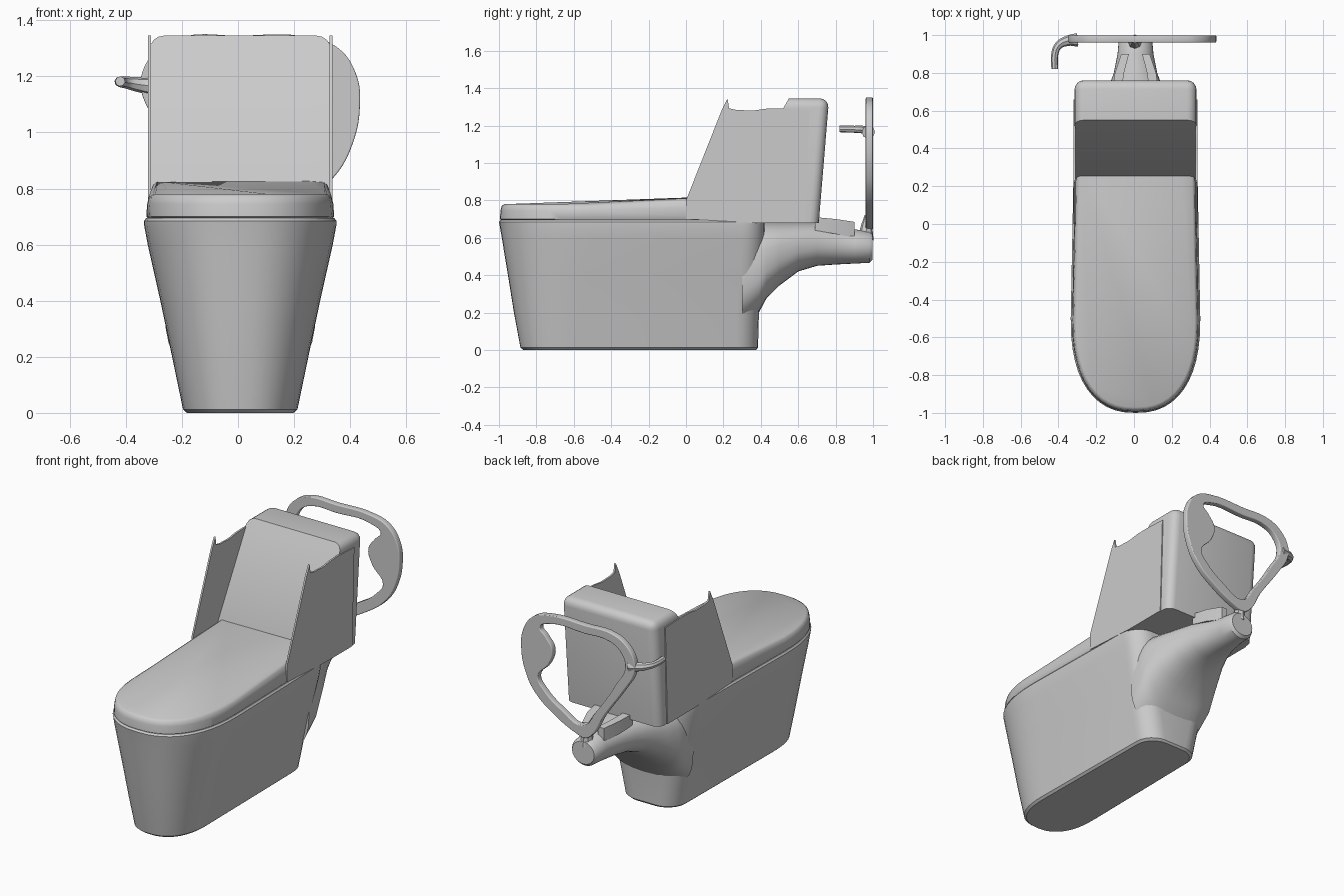
import bpy, bmesh, math

if "Cube" in bpy.data.objects:
    bpy.data.objects.remove(bpy.data.objects["Cube"])

CX = 0.008  # the bowl sits slightly right of the centre line
grey = bpy.data.materials.new("light grey ceramic")
grey.diffuse_color = (0.6, 0.6, 0.6, 1)
grey.use_nodes = True
grey.node_tree.nodes["Principled BSDF"].inputs["Base Color"].default_value = grey.diffuse_color


def finish(bm, name, angle=35):
    bmesh.ops.recalc_face_normals(bm, faces=bm.faces)
    me = bpy.data.meshes.new(name)
    bm.to_mesh(me)
    bm.free()
    ob = bpy.data.objects.new(name, me)
    bpy.context.collection.objects.link(ob)
    me.materials.append(grey)
    smooth(ob, angle)
    return ob


def smooth(ob, angle=35):
    bpy.ops.object.select_all(action='DESELECT')
    ob.select_set(True)
    bpy.context.view_layer.objects.active = ob
    bpy.ops.object.shade_smooth_by_angle(angle=math.radians(angle))


def loft(name, rings, angle=35):
    bm = bmesh.new()
    vs = [[bm.verts.new(p) for p in r] for r in rings]
    n = len(vs[0])
    for a, b in zip(vs, vs[1:]):
        for i in range(n):
            bm.faces.new((a[i], a[(i + 1) % n], b[(i + 1) % n], b[i]))
    bm.faces.new(vs[0])
    bm.faces.new(vs[-1])
    return finish(bm, name, angle)


def prism(name, prof, x0, x1, bevel=0):
    """Extrude a (y, z) profile along x; round the rear and top edges."""
    bm = bmesh.new()
    f = bm.faces.new([bm.verts.new((x0, y, z)) for y, z in prof])
    r = bmesh.ops.extrude_face_region(bm, geom=[f])
    for v in r['geom']:
        if isinstance(v, bmesh.types.BMVert):
            v.co.x = x1
    if bevel:
        def mid(e):
            return (e.verts[0].co + e.verts[1].co) / 2
        es = [e for e in bm.edges if mid(e).y > 0.6 and mid(e).z > 0.75]
        bmesh.ops.bevel(bm, geom=es, offset=bevel, segments=4, profile=0.5, affect='EDGES')
    return finish(bm, name)


def spow(v, p):
    return math.copysign(abs(v) ** p, v)


def bowl_ring(z, hw, yf, yb, rise=0.0):
    """Outline with a round front and a squarer back."""
    front, r = hw * 1.45, 0.12
    pts = []
    for i in range(25):  # front arc from +x to -x
        a = math.pi * i / 24
        pts.append((hw * spow(math.cos(a), 0.84), yf + front - front * spow(math.sin(a), 0.84)))
    hb = hw * 0.955
    for s in (-1, 1):  # two rounded rear corners
        arc = [(s * (hb - r + r * math.cos(t)), yb - r + r * math.sin(t))
               for t in (math.pi / 2 * k / 6 for k in range(7))]
        pts += arc if s < 0 else arc[::-1]
    return [(x + CX, y, z + rise * max(0, y + 0.2)) for x, y in pts]


# Bowl body
loft("bowl_body", [bowl_ring(*s) for s in (
    (0, 0.190, -0.87, 0.375), (0.012, 0.204, -0.885, 0.385), (0.2, 0.243, -0.92, 0.39),
    (0.4, 0.285, -0.952, 0.41), (0.6, 0.33, -0.985, 0.42),
    (0.67, 0.343, -0.997, 0.42), (0.685, 0.343, -1.0, 0.42), (0.695, 0.335, -0.99, 0.41))])

# Seat lid, rising a little toward the tank
loft("seat_lid", [bowl_ring(*s) for s in (
    (0.69, 0.325, -0.98, 0.4), (0.70, 0.335, -0.995, 0.4), (0.745, 0.332, -0.992, 0.4, 0.06),
    (0.77, 0.326, -0.986, 0.4, 0.09), (0.78, 0.312, -0.97, 0.4, 0.09))], 50)

# Tank with sloping front, and thin side panels
prism("tank", [(0.24, 0.8), (0.55, 1.345), (0.765, 1.345), (0.71, 0.68), (0.24, 0.68)],
      CX - 0.323, CX + 0.323, 0.05)
for side, s in (("left", -1), ("right", 1)):
    prism(side + "_side_panel",
          [(0, 0.8), (0.19, 1.28), (0.222, 1.345), (0.23, 1.292), (0.27, 1.283), (0.36, 1.28),
           (0.43, 1.29), (0.5, 1.292), (0.66, 1.285), (0.64, 0.68), (0.37, 0.68), (0, 0.7)],
          CX + s * 0.318, CX + s * 0.329)

# Rear outlet: (y, half width, underside z, top z)
outlet = []
for y, hw, lo, hi in ((0.3, 0.27, 0.12, 0.688), (0.39, 0.27, 0.2, 0.688), (0.43, 0.262, 0.275, 0.686),
                      (0.5, 0.235, 0.345, 0.684), (0.6, 0.19, 0.42, 0.682), (0.7, 0.15, 0.45, 0.68),
                      (0.8, 0.115, 0.457, 0.665), (0.9, 0.095, 0.462, 0.645),
                      (0.98, 0.088, 0.466, 0.635), (0.997, 0.076, 0.482, 0.62)):
    p = 1 - 0.35 * max(0, (0.85 - y) / 0.55)
    outlet.append([(CX + hw * spow(math.cos(a), p), y, (lo + hi) / 2 + (hi - lo) / 2 * spow(math.sin(a), p))
                   for a in (2 * math.pi * k / 32 for k in range(32))])
loft("rear_outlet", outlet)

# Two hinge arms from tank to outlet
for side, s in (("left", -1), ("right", 1)):
    rings = []
    for y, x, w, lo, hi in ((0.69, 0.1, 0.025, 0.64, 0.71), (0.8, 0.085, 0.024, 0.62, 0.7),
                            (0.9, 0.055, 0.02, 0.6, 0.685)):
        c = CX + s * x
        rings.append([(c - w, y, lo), (c + w, y, lo), (c + w, y, hi), (c - w, y, hi)])
    loft(side + "_hinge_arm", rings)


def curve_obj(name, splines, dims, extrude=0, bevel=0):
    cu = bpy.data.curves.new(name, 'CURVE')
    cu.dimensions = dims
    cu.resolution_u = 5
    cu.extrude, cu.bevel_depth, cu.bevel_resolution = extrude, bevel, 2
    cu.use_fill_caps = dims == '3D'
    if dims == '2D':
        cu.fill_mode = 'BOTH'
    for pts, radii in splines:
        sp = cu.splines.new('BEZIER')
        sp.use_cyclic_u = dims == '2D'
        sp.bezier_points.add(len(pts) - 1)
        for b, p, r in zip(sp.bezier_points, pts, radii or [1] * len(pts)):
            b.co = p if len(p) == 3 else (*p, 0)
            b.radius = r
            b.handle_left_type = b.handle_right_type = 'AUTO'
    ob = bpy.data.objects.new(name, cu)
    bpy.context.collection.objects.link(ob)
    cu.materials.append(grey)
    bpy.ops.object.select_all(action='DESELECT')
    ob.select_set(True)
    bpy.context.view_layer.objects.active = ob
    bpy.ops.object.convert(target='MESH')
    ob = bpy.context.view_layer.objects.active
    smooth(ob)
    return ob


# Upright rear ring with a wide blade on the right
outer = [(0.0, 0.65), (0.06, 0.665), (0.2, 0.735), (0.335, 0.84), (0.4, 0.95), (0.43, 1.1), (0.415, 1.21),
         (0.35, 1.3), (0.24, 1.337), (0, 1.34), (-0.2, 1.335), (-0.29, 1.285), (-0.34, 1.2),
         (-0.335, 1.13), (-0.27, 1.02), (-0.13, 0.82), (-0.04, 0.67)]
inner = [(0.01, 0.715), (0.16, 0.775), (0.28, 0.865), (0.325, 0.94), (0.25, 1.04), (0.225, 1.13),
         (0.27, 1.2), (0.31, 1.25), (0.24, 1.293), (0, 1.298), (-0.17, 1.295), (-0.25, 1.25),
         (-0.285, 1.16), (-0.22, 1.03), (-0.08, 0.82)]
ring = curve_obj("rear_ring", [(outer, None), (inner, None)], '2D', 0.014, 0.005)
ring.rotation_euler = (math.pi / 2, 0, 0)
ring.location = (0, 0.98, 0)

# Hooked handle on the ring, and the stem holding the ring
curve_obj("ring_handle", [([(-0.3, 0.975, 1.165), (-0.35, 0.97, 1.17), (-0.4, 0.945, 1.178),
                            (-0.419, 0.9, 1.18), (-0.42, 0.82, 1.182)],
                           [1.7, 1.3, 1, 0.9, 0.85])], '3D', 0, 0.021)
curve_obj("ring_stem", [([(0.005, 0.96, 0.59), (0.005, 0.965, 0.65), (0.005, 0.975, 0.72)],
                         [1.3, 1, 0.6])], '3D', 0, 0.033)
